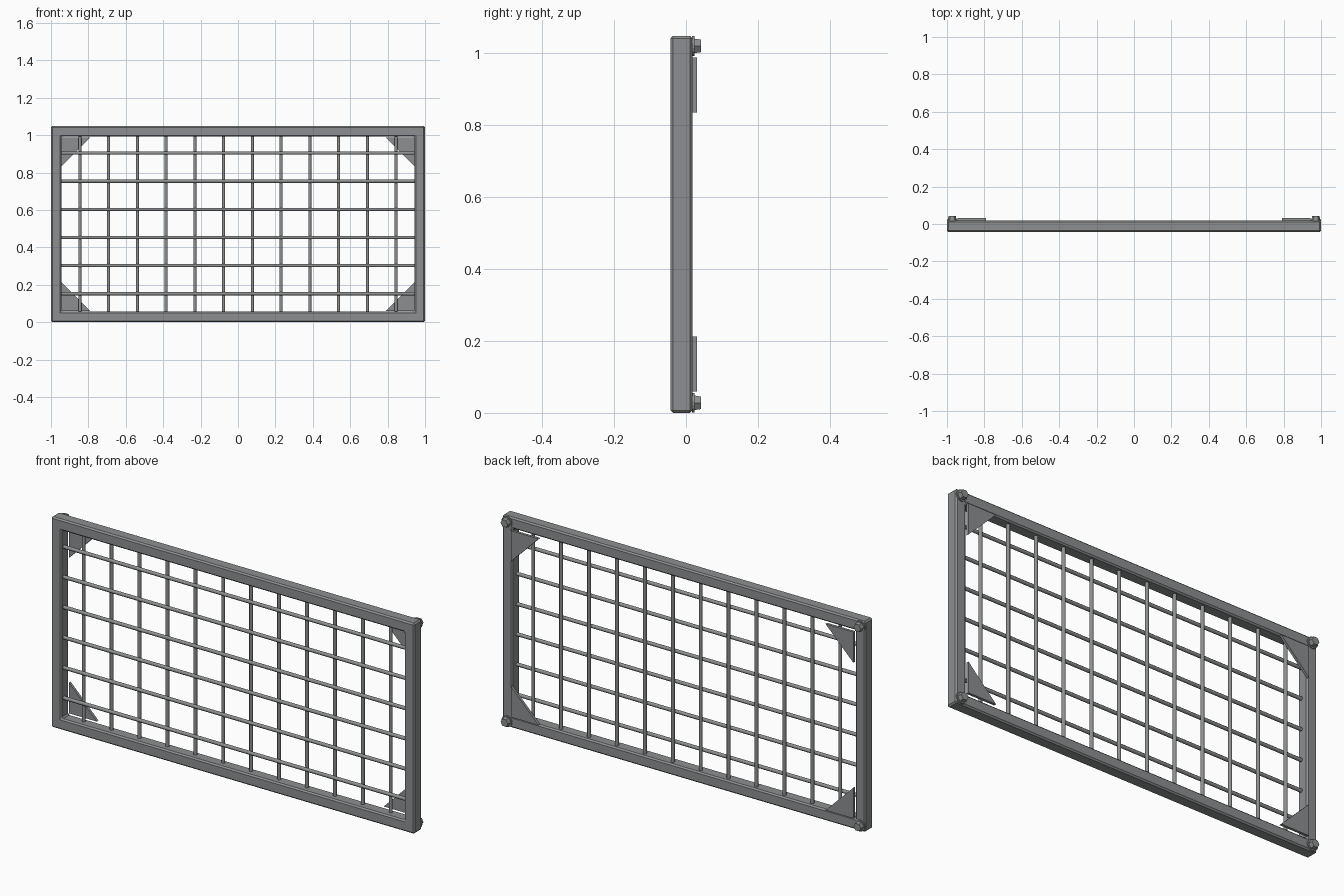
import bpy, bmesh
from math import pi
from mathutils import Matrix, Vector

cube = bpy.data.objects.get("Cube")
if cube:
    bpy.data.objects.remove(cube, do_unlink=True)

WIDTH, HEIGHT, RAIL = 2.0, 1.048, 0.056
FRONT, BACK = -0.043, 0.018
MID_Z = HEIGHT / 2

steel = bpy.data.materials.new("grey steel")
steel.use_nodes = True
grey = (0.27, 0.275, 0.28, 1)
steel.diffuse_color = grey
steel.node_tree.nodes["Principled BSDF"].inputs["Base Color"].default_value = grey


def make_object(name, bm, bevel=0):
    bmesh.ops.recalc_face_normals(bm, faces=bm.faces)
    mesh = bpy.data.meshes.new(name)
    bm.to_mesh(mesh)
    bm.free()
    mesh.materials.append(steel)
    obj = bpy.data.objects.new(name, mesh)
    bpy.context.collection.objects.link(obj)
    if bevel:
        mod = obj.modifiers.new("edge bevel", 'BEVEL')
        mod.width, mod.segments = bevel, 1
    return obj


def add_cone(bm, centre, axis, r1, r2, depth, sides):
    """Cone or cylinder centred on a point, pointing along an axis."""
    turn = Vector((0, 0, 1)).rotation_difference(Vector(axis)).to_matrix().to_4x4()
    spin = Matrix.Rotation(pi / sides, 4, 'Z')
    bmesh.ops.create_cone(bm, cap_ends=True, segments=sides, radius1=r1, radius2=r2,
                          depth=depth, matrix=Matrix.Translation(centre) @ turn @ spin)


def smooth(obj):
    bpy.ops.object.select_all(action='DESELECT')
    obj.select_set(True)
    bpy.context.view_layer.objects.active = obj
    bpy.ops.object.shade_smooth_by_angle(angle=0.87)


# Rectangular frame: four rails joined as one ring
def rectangle(bm, inset, y):
    x, z = WIDTH / 2 - inset, MID_Z - inset
    return [bm.verts.new((sx * x, y, MID_Z + sz * z))
            for sx, sz in ((-1, -1), (1, -1), (1, 1), (-1, 1))]


bm = bmesh.new()
loops = [rectangle(bm, 0, FRONT), rectangle(bm, 0, BACK),
         rectangle(bm, RAIL, BACK), rectangle(bm, RAIL, FRONT)]
for i, a in enumerate(loops):
    b = loops[(i + 1) % 4]
    for j in range(4):
        k = (j + 1) % 4
        bm.faces.new((a[j], a[k], b[k], b[j]))
make_object("frame", bm, 0.007)

# Upright and level grille rods
bm = bmesh.new()
for i in range(12):
    x = (i - 5.5) * 0.1537
    add_cone(bm, (x, -0.006, MID_Z), (0, 0, 1), 0.009, 0.009, HEIGHT - 1.8 * RAIL, 8)
smooth(make_object("upright_rods", bm))

bm = bmesh.new()
for i in range(6):
    z = 0.152 + i * 0.1504
    add_cone(bm, (0, -0.021, z), (1, 0, 0), 0.009, 0.009, WIDTH - 1.8 * RAIL, 8)
smooth(make_object("level_rods", bm))

# Corner gussets and bolts on the back
corners = {"lower_right": (-1, -1), "lower_left": (1, -1),
           "upper_right": (-1, 1), "upper_left": (1, 1)}
for label, (sx, sz) in corners.items():
    bm = bmesh.new()
    x, z, leg = sx * 0.943, MID_Z + sz * 0.464, 0.153
    outline = ((x, z), (x - sx * leg, z), (x, z - sz * leg))
    face = bm.faces.new([bm.verts.new((px, BACK, pz)) for px, pz in outline])
    extruded = bmesh.ops.extrude_face_region(bm, geom=[face])["geom"]
    bmesh.ops.translate(bm, vec=(0, 0.013, 0),
                        verts=[v for v in extruded if isinstance(v, bmesh.types.BMVert)])
    make_object(label + "_gusset", bm)

    bm = bmesh.new()
    x, z = sx * 0.972, MID_Z + sz * 0.496
    add_cone(bm, (x, 0.02, z), (0, 1, 0), 0.028, 0.028, 0.006, 16)
    add_cone(bm, (x, 0.031, z), (0, 1, 0), 0.024, 0.02, 0.022, 6)
    make_object(label + "_bolt", bm)
